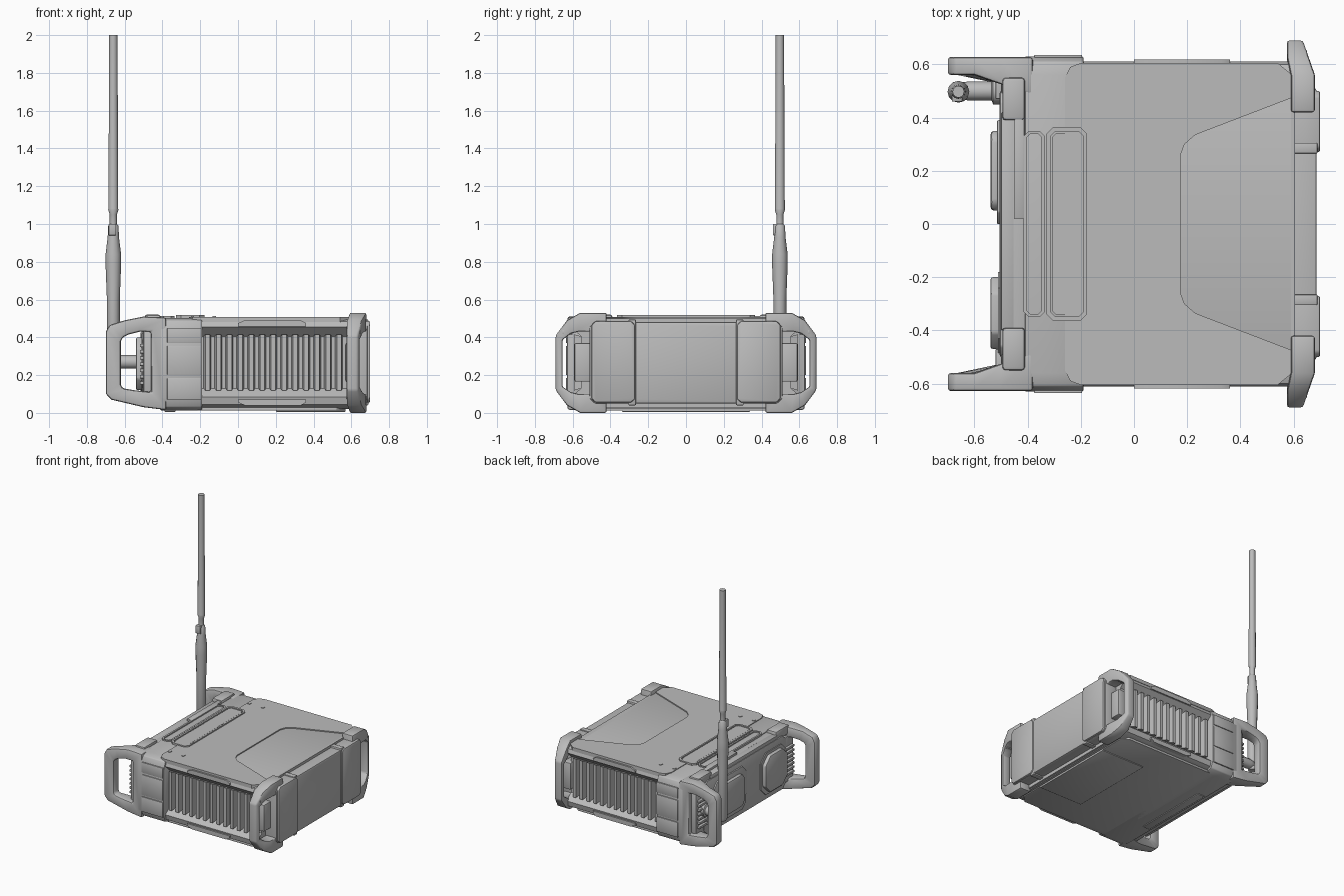
import bpy
import bmesh
from math import radians, cos, sin, tau
from mathutils import Vector

cube = bpy.data.objects.get("Cube")
if cube:
    bpy.data.objects.remove(cube, do_unlink=True)

grey = bpy.data.materials.new("plain grey")
grey.use_nodes = True
grey.diffuse_color = (0.5, 0.5, 0.5, 1)
grey.node_tree.nodes["Principled BSDF"].inputs["Base Color"].default_value = (0.5, 0.5, 0.5, 1)


def finish(name, bm, bevel=0, mirror=False, segments=2):
    bmesh.ops.recalc_face_normals(bm, faces=bm.faces[:])
    if bevel:
        sharp = [e for e in bm.edges if e.is_manifold and e.calc_face_angle() > radians(32)]
        bmesh.ops.bevel(bm, geom=sharp, offset=bevel, segments=segments,
                        profile=0.5, affect='EDGES', clamp_overlap=True)
    mesh = bpy.data.meshes.new(name)
    bm.to_mesh(mesh)
    bm.free()
    for p in mesh.polygons:
        p.use_smooth = True
    mesh.set_sharp_from_angle(angle=radians(35))
    mesh.materials.append(grey)
    obj = bpy.data.objects.new(name, mesh)
    bpy.context.collection.objects.link(obj)
    if mirror:
        mod = obj.modifiers.new("mirror", 'MIRROR')
        mod.use_axis = (False, True, False)
    return obj


def place(axis, p, d):
    a, b = p
    return {'x': (d, a, b), 'y': (a, d, b), 'z': (a, b, d)}[axis]


def prism(name, axis, pts, lo, hi, hole=None, bevel=0, mirror=False):
    """Extrude an outline along an axis; lo and hi may vary over the outline."""
    bm = bmesh.new()

    def loop(points, depth):
        return [bm.verts.new(place(axis, p, depth(p) if callable(depth) else depth)) for p in points]

    def bridge(one, two):
        for i in range(len(one)):
            j = (i + 1) % len(one)
            bm.faces.new((one[i], one[j], two[j], two[i]))

    a, b = loop(pts, lo), loop(pts, hi)
    bridge(a, b)
    if hole:
        c, d = loop(hole, lo), loop(hole, hi)
        bridge(c, d)
        bridge(a, c)
        bridge(b, d)
    else:
        bm.faces.new(a)
        bm.faces.new(b)
    return finish(name, bm, bevel, mirror)


def rect(a0, a1, b0, b1, c=0):
    if not c:
        return [(a0, b0), (a1, b0), (a1, b1), (a0, b1)]
    return [(a0 + c, b0), (a1 - c, b0), (a1, b0 + c), (a1, b1 - c),
            (a1 - c, b1), (a0 + c, b1), (a0, b1 - c), (a0, b0 + c)]


def box(name, x, y, z, bevel=0, mirror=False):
    return prism(name, 'z', rect(*x, *y), *z, bevel=bevel, mirror=mirror)


def lathe(name, origin, axis, profile, sides=12):
    bm = bmesh.new()
    rings = []
    for r, d in profile:
        rings.append([bm.verts.new(Vector(origin) + Vector(place(
            axis, (r * cos(tau * i / sides), r * sin(tau * i / sides)), d))) for i in range(sides)])
    for one, two in zip(rings, rings[1:]):
        for i in range(sides):
            j = (i + 1) % sides
            bm.faces.new((one[i], one[j], two[j], two[i]))
    bm.faces.new(rings[0])
    bm.faces.new(rings[-1])
    return finish(name, bm)


def both_sides(half):
    return half + [(-y, z) for y, z in reversed(half)]


# Main shell with a channel along each side
prism("main_shell", 'x', both_sides([
    (0.55, 0.02), (0.6, 0.045), (0.61, 0.085), (0.555, 0.13), (0.555, 0.405),
    (0.61, 0.455), (0.6, 0.485), (0.56, 0.5)]), -0.22, 0.59)

# Collar and front section
prism("collar", 'x', both_sides([
    (0.56, 0.012), (0.61, 0.03), (0.63, 0.08), (0.63, 0.44), (0.61, 0.49), (0.56, 0.503)]),
    -0.41, -0.19, bevel=0.006)
prism("front_section", 'x', rect(-0.56, 0.56, 0.03, 0.497, 0.04), -0.455, -0.4, bevel=0.006)
prism("front_panel", 'x', rect(-0.5, 0.5, 0.06, 0.47, 0.04), -0.505, -0.45, bevel=0.008)
for side, (z0, z1) in {"upper": (0.37, 0.45), "middle": (0.2, 0.355), "lower": (0.07, 0.185)}.items():
    box(side + "_collar_plate", (-0.375, -0.195), (0.625, 0.636), (z0, z1), 0.003, True)

# Top plate with the wedge-shaped recess, and bottom plate
half = [(-0.26, 0.55), (-0.24, 0.59), (-0.2, 0.605), (0.54, 0.605), (0.595, 0.56),
        (0.595, 0.475), (0.23, 0.335), (0.19, 0.3), (0.175, 0.26)]
prism("top_plate", 'z', half + [(x, -y) for x, y in reversed(half)], 0.48, 0.508)
prism("bottom_plate", 'z', rect(-0.26, 0.57, -0.57, 0.57, 0.05), 0.012, 0.03, bevel=0.004)
box("bottom_front_slot", (-0.39, -0.33), (-0.3, 0.3), (0.006, 0.02), 0.003)

# Framed panels on top
prism("top_panel_frame", 'z', rect(-0.328, -0.178, -0.365, 0.365, 0.025), 0.49, 0.517,
      hole=rect(-0.314, -0.19, -0.348, 0.348, 0.018))
prism("top_panel", 'z', rect(-0.308, -0.196, -0.342, 0.342, 0.015), 0.49, 0.513)
prism("top_strip_frame", 'z', rect(-0.415, -0.335, -0.35, 0.35, 0.02), 0.49, 0.512,
      hole=rect(-0.402, -0.347, -0.338, 0.338, 0.012))
box("top_front_lip", (-0.5, -0.445), (-0.4, 0.42), (0.46, 0.495), 0.008)
box("top_latch_plate", (-0.45, -0.412), (0.02, 0.4), (0.49, 0.513), 0.004)
box("corner_bracket", (-0.495, -0.41), (0.39, 0.55), (0.45, 0.52), 0.012, True)
for x in (-0.25, -0.135):
    box("top_marker", (x, x + 0.018), (0.472, 0.496), (0.5, 0.512), 0, True)

# Cooling fins in the side channels
for i in range(13):
    x = -0.185 + i * 0.058
    prism("cooling_fin", 'z', [(x, 0.54), (x + 0.046, 0.54), (x + 0.036, 0.592), (x + 0.012, 0.592)],
          lambda p: 0.13 - (p[1] - 0.555) * 0.3, lambda p: 0.405 + (p[1] - 0.555) * 0.3, mirror=True)

# Side rails above and below the fins
rail = [(0.0, 0.458), (0.36, 0.458), (0.36, 0.475), (0.33, 0.492), (0.04, 0.492), (0.0, 0.475)]
prism("upper_side_rail", 'y', rail, 0.58, 0.618, mirror=True)
prism("lower_side_rail", 'y', [(x, 0.53 - z) for x, z in rail], 0.58, 0.618, mirror=True)

# Rear cover with its two raised straps
prism("rear_cover", 'x', rect(-0.51, 0.51, 0.05, 0.48, 0.025), 0.57, 0.686, bevel=0.008)
prism("rear_cover_flange", 'x', rect(-0.5, 0.5, 0.025, 0.5, 0.02), 0.57, 0.605)
prism("rear_strap", 'x', rect(0.27, 0.5, 0.055, 0.486, 0.02), 0.6, 0.7, bevel=0.008, mirror=True)
box("rear_strap_edge", (0.58, 0.69), (0.265, 0.305), (0.04, 0.494), 0.005, True)
box("rear_foot", (0.2, 0.57), (-0.34, 0.34), (0.006, 0.02), 0.003)

# Rear corner bumpers with grab openings
prism("rear_bumper", 'x',
      [(0.42, 0.53), (0.56, 0.53), (0.63, 0.49), (0.69, 0.41),
       (0.69, 0.12), (0.63, 0.04), (0.56, 0), (0.42, 0)],
      lambda p: 0.575 if p[0] > 0.57 else 0.59,
      lambda p: 0.68 - max(0, p[0] - 0.56) * 0.35,
      hole=[(0.5, 0.43), (0.57, 0.43), (0.61, 0.42), (0.655, 0.385),
            (0.655, 0.14), (0.61, 0.11), (0.57, 0.1), (0.5, 0.1)],
      bevel=0.01, mirror=True)
box("rear_grip_pad", (0.57, 0.635), (0.49, 0.59), (0.165, 0.37), 0.008, True)
box("bumper_slot_rib", (0.6, 0.65), (0.6, 0.655), (0.415, 0.44), 0.005, True)


# Front side handles, bending inward toward the body
def inner_side(p):
    x = p[0]
    return 0.56 if x < -0.6 else 0.56 - (x + 0.6) * 0.35


prism("front_handle", 'y',
      [(-0.38, 0.505), (-0.5, 0.51), (-0.6, 0.49), (-0.68, 0.465), (-0.7, 0.43),
       (-0.7, 0.1), (-0.67, 0.07), (-0.5, 0.03), (-0.38, 0.015)],
      inner_side, 0.628,
      hole=[(-0.46, 0.43), (-0.52, 0.43), (-0.58, 0.415), (-0.61, 0.4), (-0.62, 0.38),
            (-0.62, 0.15), (-0.61, 0.13), (-0.55, 0.12), (-0.46, 0.11)],
      bevel=0.012, mirror=True)
box("handle_cheek", (-0.5, -0.42), (0.45, 0.59), (0.09, 0.44), 0.01, True)
for i in range(7):
    z = 0.15 + i * 0.033
    box("cheek_tooth", (-0.52, -0.49), (0.47, 0.575), (z, z + 0.018), 0.003, True)

# Covers on the front panel
prism("large_front_cover", 'x', rect(0.0, 0.39, 0.1, 0.43, 0.045),
      -0.515, -0.49, bevel=0.005)
prism("large_front_cover_cap", 'x', rect(0.05, 0.35, 0.14, 0.39, 0.03), -0.54, -0.5, bevel=0.015)
prism("small_front_cover", 'x', rect(-0.47, -0.2, 0.12, 0.4, 0.06), -0.54, -0.49, bevel=0.01)
prism("small_cover_rim", 'x', rect(-0.49, -0.18, 0.1, 0.42, 0.06), -0.512, -0.49)

# Aerial with elbow joint
lathe("aerial_mount", (0, 0.5, 0.27), 'x',
      [(0.05, -0.5), (0.05, -0.53), (0.036, -0.535), (0.036, -0.62), (0.03, -0.66), (0.015, -0.68)])
lathe("aerial", (-0.66, 0.497, 0), 'z',
      [(0.026, 0.23), (0.034, 0.25), (0.034, 0.6), (0.041, 0.78), (0.041, 0.84), (0.03, 0.93),
       (0.027, 0.99), (0.019, 1.0), (0.019, 1.05), (0.027, 1.075), (0.026, 1.08), (0.022, 2.0)])
box("aerial_clip", (-0.685, -0.645), (0.46, 0.5), (0.94, 1.0), 0.004)
